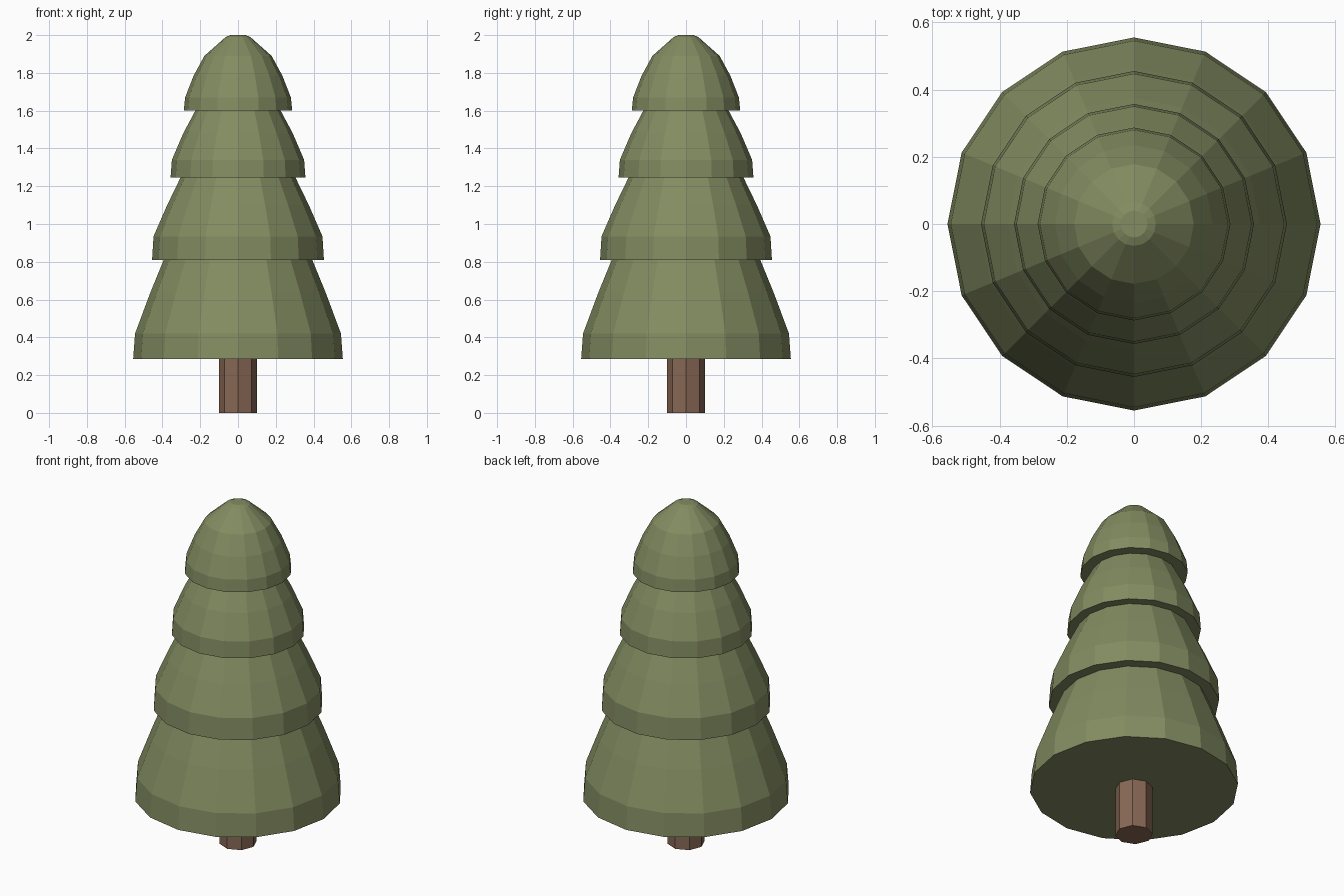
import bpy, bmesh, math

if "Cube" in bpy.data.objects:
    bpy.data.objects.remove(bpy.data.objects["Cube"])


def material(name, rgb):
    m = bpy.data.materials.new(name)
    m.diffuse_color = (*rgb, 1.0)
    m.use_nodes = True
    m.node_tree.nodes["Principled BSDF"].inputs["Base Color"].default_value = m.diffuse_color
    return m


def lathe(name, profile, sides, mat):
    """Closed, flat-faced solid of revolution from (radius, z) points, bottom to top."""
    bm = bmesh.new()
    rings = []
    for r, z in profile:
        rings.append([bm.verts.new((r * math.cos(2 * math.pi * i / sides),
                                    r * math.sin(2 * math.pi * i / sides), z))
                      for i in range(sides)])
    for low, high in zip(rings, rings[1:]):
        for i in range(sides):
            j = (i + 1) % sides
            bm.faces.new((low[i], low[j], high[j], high[i]))
    bm.faces.new(rings[0][::-1])
    bm.faces.new(rings[-1])
    mesh = bpy.data.meshes.new(name)
    bm.to_mesh(mesh)
    bm.free()
    mesh.materials.append(mat)
    obj = bpy.data.objects.new(name, mesh)
    bpy.context.collection.objects.link(obj)
    return obj


green = material("pine_green", (0.225, 0.262, 0.120))
brown = material("bark_brown", (0.245, 0.137, 0.090))

# Octagonal trunk
lathe("trunk", [(0.10, 0.0), (0.10, 0.30)], 8, brown)

# Foliage tiers, each tucked slightly into the one above
tiers = {
    "foliage_bottom": [(0.555, 0.285), (0.545, 0.42), (0.463, 0.64), (0.385, 0.83)],
    "foliage_lower_middle": [(0.455, 0.81), (0.447, 0.935), (0.375, 1.10), (0.295, 1.265)],
    "foliage_upper_middle": [(0.357, 1.245), (0.350, 1.34), (0.290, 1.48), (0.215, 1.62)],
    "foliage_top": [(0.287, 1.60), (0.280, 1.67), (0.235, 1.785), (0.178, 1.89),
                    (0.065, 1.99), (0.040, 2.0)],
}
for name, profile in tiers.items():
    lathe(name, profile, 16, green)
